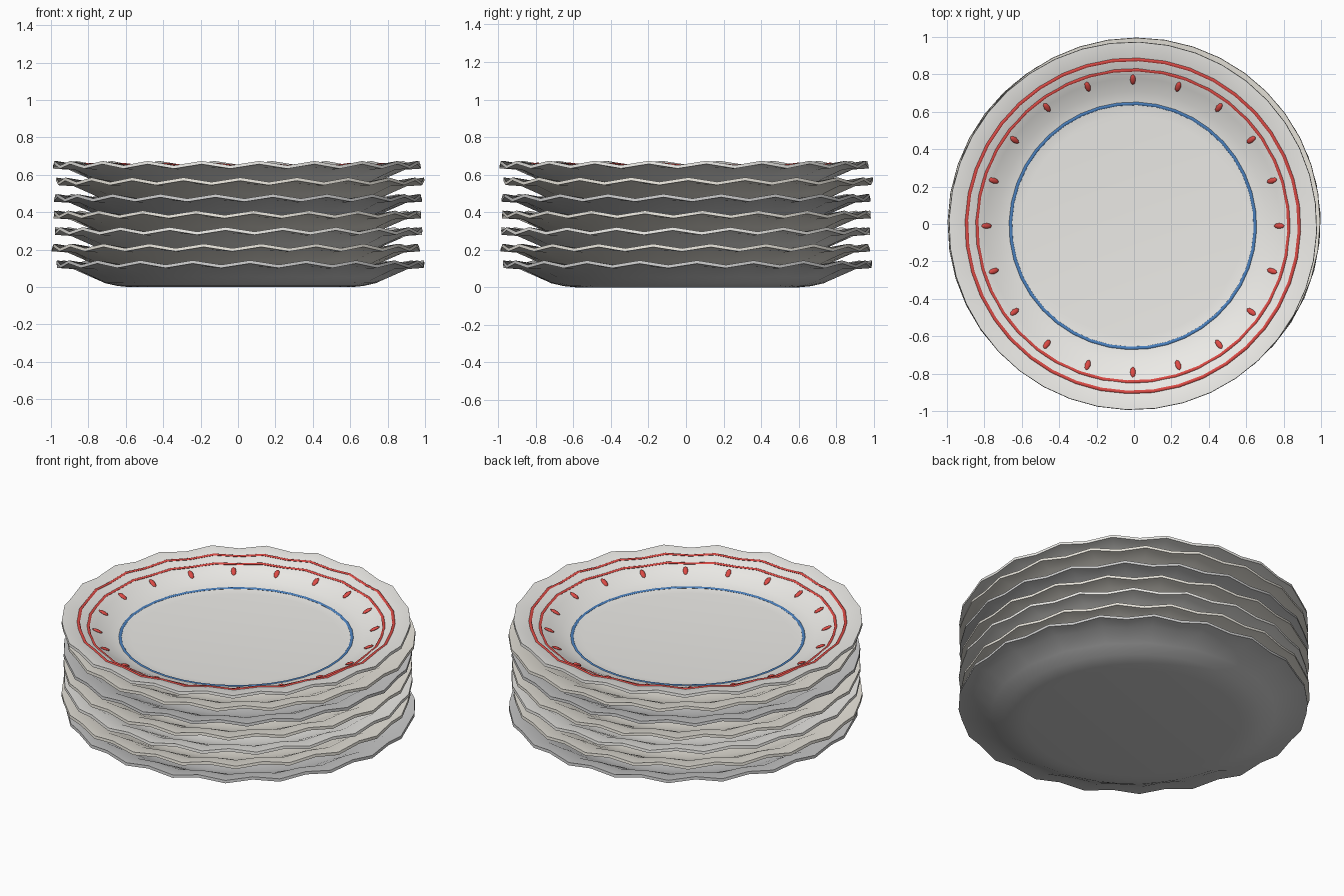
import bpy, bmesh, math
from mathutils import Matrix

if "Cube" in bpy.data.objects:
    bpy.data.objects.remove(bpy.data.objects["Cube"])

STEP, SEG, WAVES = 0.0885, 40, 20
# closed cross-section (radius, height): underside outwards, lip, then top inwards
UNDER = [(0.60, 0.0), (0.66, 0.006), (0.73, 0.022), (0.80, 0.055), (0.90, 0.104), (0.985, 0.114)]
TOP = [(0.983, 0.131), (0.89, 0.121), (0.79, 0.072), (0.72, 0.040), (0.65, 0.024), (0.59, 0.019)]


def material(name, rgb):
    m = bpy.data.materials.new(name)
    m.diffuse_color = (*rgb, 1)
    m.use_nodes = True
    m.node_tree.nodes["Principled BSDF"].inputs["Base Color"].default_value = m.diffuse_color
    return m


white = material("white_glaze", (0.84, 0.83, 0.80))
cream = material("cream_glaze", (0.82, 0.79, 0.72))
grey = material("cool_white_glaze", (0.80, 0.80, 0.78))
red = material("red_glaze", (0.72, 0.07, 0.06))
blue = material("blue_glaze", (0.07, 0.22, 0.52))


def wave(r, a):
    w = max(0.0, (r - 0.75) / 0.235)
    return 0.012 * w * math.cos(WAVES * a)


def finish(name, bm, mat, loc, rot, angle=35):
    bmesh.ops.recalc_face_normals(bm, faces=bm.faces[:])
    me = bpy.data.meshes.new(name)
    bm.to_mesh(me)
    bm.free()
    ob = bpy.data.objects.new(name, me)
    bpy.context.collection.objects.link(ob)
    me.materials.append(mat)
    ob.location, ob.rotation_euler = loc, (0, 0, rot)
    bpy.context.view_layer.objects.active = ob
    bpy.ops.object.select_all(action='DESELECT')
    ob.select_set(True)
    bpy.ops.object.shade_smooth_by_angle(angle=math.radians(angle))
    return ob


def lathe(profile, seg, closed):
    bm = bmesh.new()
    rings = []
    for r, z in profile:
        angles = [2 * math.pi * i / seg for i in range(seg)]
        rings.append([bm.verts.new((r * math.cos(a), r * math.sin(a), z + wave(r, a))) for a in angles])
    pairs = list(zip(rings, rings[1:])) + ([(rings[-1], rings[0])] if closed else [])
    for p, q in pairs:
        for i in range(seg):
            j = (i + 1) % seg
            bm.faces.new((p[i], p[j], q[j], q[i]))
    if not closed:
        bm.faces.new(rings[0])
        bm.faces.new(rings[-1])
    return bm


def surface_z(r):
    for (r1, z1), (r0, z0) in zip(TOP, TOP[1:]):
        if r0 <= r <= r1:
            return z0 + (z1 - z0) * (r - r0) / (r1 - r0)
    return TOP[-1][1]


# stacked plates, each slightly shifted and turned
offsets = [(0.013, 0.008), (-0.012, -0.004), (0.003, -0.002), (-0.003, 0.002),
           (0.0, 0.0), (0.012, 0.012), (-0.006, -0.010)]
turns = [3, 8, 14, 5, 11, 0, 7]
glazes = [grey, cream, white, cream, grey, cream, white]
for k, (dx, dy) in enumerate(offsets):
    loc, rot = (dx, dy, k * STEP), math.radians(turns[k])
    finish(f"plate_{k + 1}", lathe(UNDER + TOP, SEG, False), glazes[k], loc, rot)


# painted bands on the top plate
def band(name, r, mat):
    t, z = 0.009, surface_z(r)
    prof = [(r + t * math.cos(c * math.pi / 3), z + 0.6 * t * math.sin(c * math.pi / 3)) for c in range(6)]
    finish(name, lathe(prof, SEG, True), mat, loc, rot, 60)


band("blue_inner_band", 0.655, blue)
band("red_middle_band", 0.835, red)
band("red_outer_band", 0.89, red)

# ring of radial dots
bm = bmesh.new()
for i in range(20):
    m = (Matrix.Rotation(i * math.pi / 10, 4, 'Z') @ Matrix.Translation((0.782, 0, surface_z(0.782) + 0.002))
         @ Matrix.Rotation(-0.45, 4, 'Y') @ Matrix.Diagonal((0.031, 0.015, 0.009, 1)))
    bmesh.ops.create_uvsphere(bm, u_segments=8, v_segments=6, radius=1, matrix=m)
finish("red_dots", bm, red, loc, 0)
